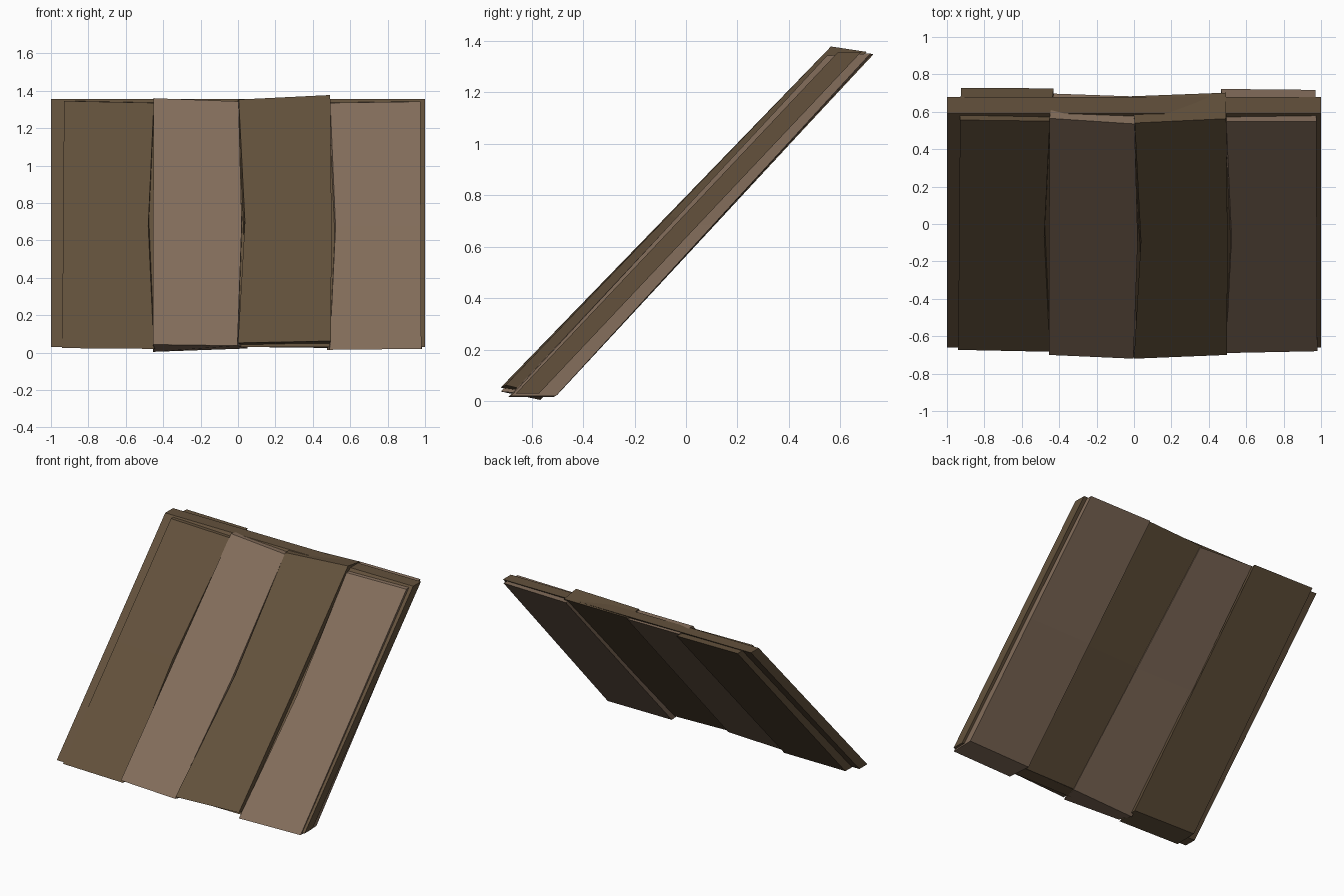
import bpy
from mathutils import Vector

if "Cube" in bpy.data.objects:
    bpy.data.objects.remove(bpy.data.objects["Cube"])


def mat(name, col):
    m = bpy.data.materials.new(name)
    m.diffuse_color = (*col, 1)
    m.use_nodes = True
    m.node_tree.nodes["Principled BSDF"].inputs["Base Color"].default_value = m.diffuse_color
    return m


dark = mat("dark_wood", (0.125, 0.083, 0.045))
light = mat("light_wood", (0.23, 0.155, 0.105))


def beam(name, rings, material):
    """Loft four-sided sections from the lower end to the upper end."""
    verts = [tuple(v) for r in rings for v in r]
    n = len(rings)
    faces = [(3, 2, 1, 0), tuple(range(4 * n - 4, 4 * n))]
    for i in range(n - 1):
        for j in range(4):
            k = (j + 1) % 4
            faces.append((4 * i + j, 4 * i + k, 4 * i + 4 + k, 4 * i + 4 + j))
    me = bpy.data.meshes.new(name)
    me.from_pydata(verts, [], faces)
    me.materials.append(material)
    ob = bpy.data.objects.new(name, me)
    bpy.context.collection.objects.link(ob)


def plank(name, low, high, notch_left, notch_right, material):
    """Sections run front left, front right, back right, back left; front edges are worn midway."""
    low = [Vector(v) for v in low]
    high = [Vector(v) for v in high]
    mid = [(a + b) / 2 for a, b in zip(low, high)]
    mid[0].x += notch_left
    mid[1].x -= notch_right
    beam(name, [low, mid, high], material)


# Backing board, wider than the planks and cut level at both ends
beam("backing_board",
     [[(-1, -.66, .03), (1, -.66, .03), (1, -.57, .03), (-1, -.57, .03)],
      [(-1, .59, 1.355), (1, .59, 1.355), (1, .68, 1.355), (-1, .68, 1.355)]], dark)

# Four uneven planks passing through the board
plank("plank_outer_left",
      [(-.94, -.673, .024), (-.45, -.683, .02), (-.435, -.51, .02), (-.935, -.50, .024)],
      [(-.93, .556, 1.345), (-.45, .55, 1.335), (-.43, .725, 1.343), (-.925, .728, 1.348)],
      0, .03, dark)
plank("plank_inner_left",
      [(-.455, -.70, .043), (-.003, -.72, .037), (.05, -.56, .022), (-.455, -.565, .004)],
      [(-.452, .565, 1.36), (.003, .535, 1.343), (0, .682, 1.335), (-.43, .697, 1.345)],
      0, -.02, light)
plank("plank_inner_right",
      [(0, -.72, .052), (.497, -.70, .062), (.48, -.555, .025), (.04, -.565, .03)],
      [(.004, .54, 1.353), (.493, .563, 1.377), (.493, .702, 1.356), (-.01, .683, 1.345)],
      .035, -.005, dark)
plank("plank_outer_right",
      [(.49, -.69, .015), (.98, -.68, .02), (.985, -.505, .02), (.475, -.515, .015)],
      [(.493, .547, 1.335), (.975, .548, 1.342), (.97, .717, 1.35), (.465, .722, 1.345)],
      .03, 0, light)
